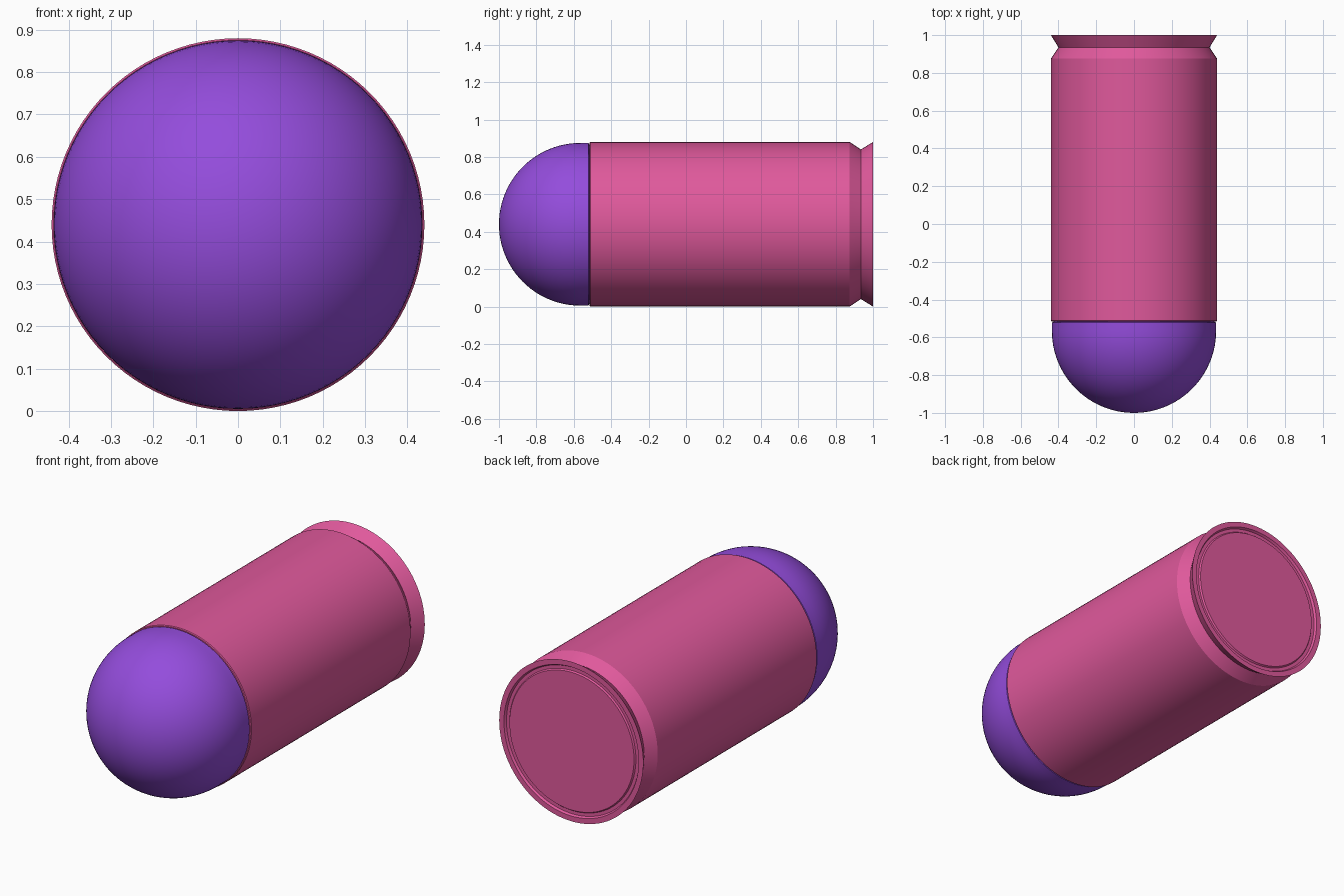
import bpy, bmesh, math

if "Cube" in bpy.data.objects:
    bpy.data.objects.remove(bpy.data.objects["Cube"])

R = 0.44       # casing radius, also height of the axis above the ground
SEG = 96


def make_material(name, rgb):
    m = bpy.data.materials.new(name)
    m.diffuse_color = (*rgb, 1.0)
    m.use_nodes = True
    m.node_tree.nodes["Principled BSDF"].inputs["Base Color"].default_value = m.diffuse_color
    return m


def lathe(name, profile, mat):
    """Revolve (radius, y) points around the long axis."""
    bm = bmesh.new()
    rings = []
    for r, y in profile:
        if r == 0:
            rings.append([bm.verts.new((0, y, R))] * SEG)
        else:
            rings.append([bm.verts.new((r * math.cos(2 * math.pi * i / SEG), y,
                                        R + r * math.sin(2 * math.pi * i / SEG)))
                          for i in range(SEG)])
    for a, b in zip(rings, rings[1:]):
        for i in range(SEG):
            j = (i + 1) % SEG
            corners = list(dict.fromkeys((a[i], a[j], b[j], b[i])))
            bm.faces.new(corners)
    bmesh.ops.recalc_face_normals(bm, faces=bm.faces)
    me = bpy.data.meshes.new(name)
    bm.to_mesh(me)
    bm.free()
    me.materials.append(mat)
    ob = bpy.data.objects.new(name, me)
    bpy.context.collection.objects.link(ob)
    bpy.ops.object.select_all(action='DESELECT')
    ob.select_set(True)
    bpy.context.view_layer.objects.active = ob
    bpy.ops.object.shade_smooth_by_angle(angle=math.radians(25))
    return ob


pink = make_material("pink", (0.745, 0.10, 0.332))
purple = make_material("purple", (0.296, 0.073, 0.716))

# Rounded nose: hemisphere, short straight collar, flat base inside the casing
NR = 0.435
nose = [(0 if k == 0 else NR * math.sin(math.pi / 2 * k / 24),
         -1 + NR - NR * math.cos(math.pi / 2 * k / 24)) for k in range(25)]
nose += [(NR, -0.522), (0.425, -0.517), (0.425, -0.50), (0, -0.50)]
lathe("rounded_nose", nose, purple)

# Casing: lipped mouth, straight wall, extractor groove, flared rim, base ring groove
casing = [(0, -0.512), (0.43, -0.515), (0.436, -0.515), (R, -0.511),
          (R, 0.875), (0.40, 0.935), (R, 1.0),
          (0.411, 1.0), (0.404, 0.988), (0.386, 0.988), (0.38, 0.996), (0, 0.996)]
lathe("casing", casing, pink)
